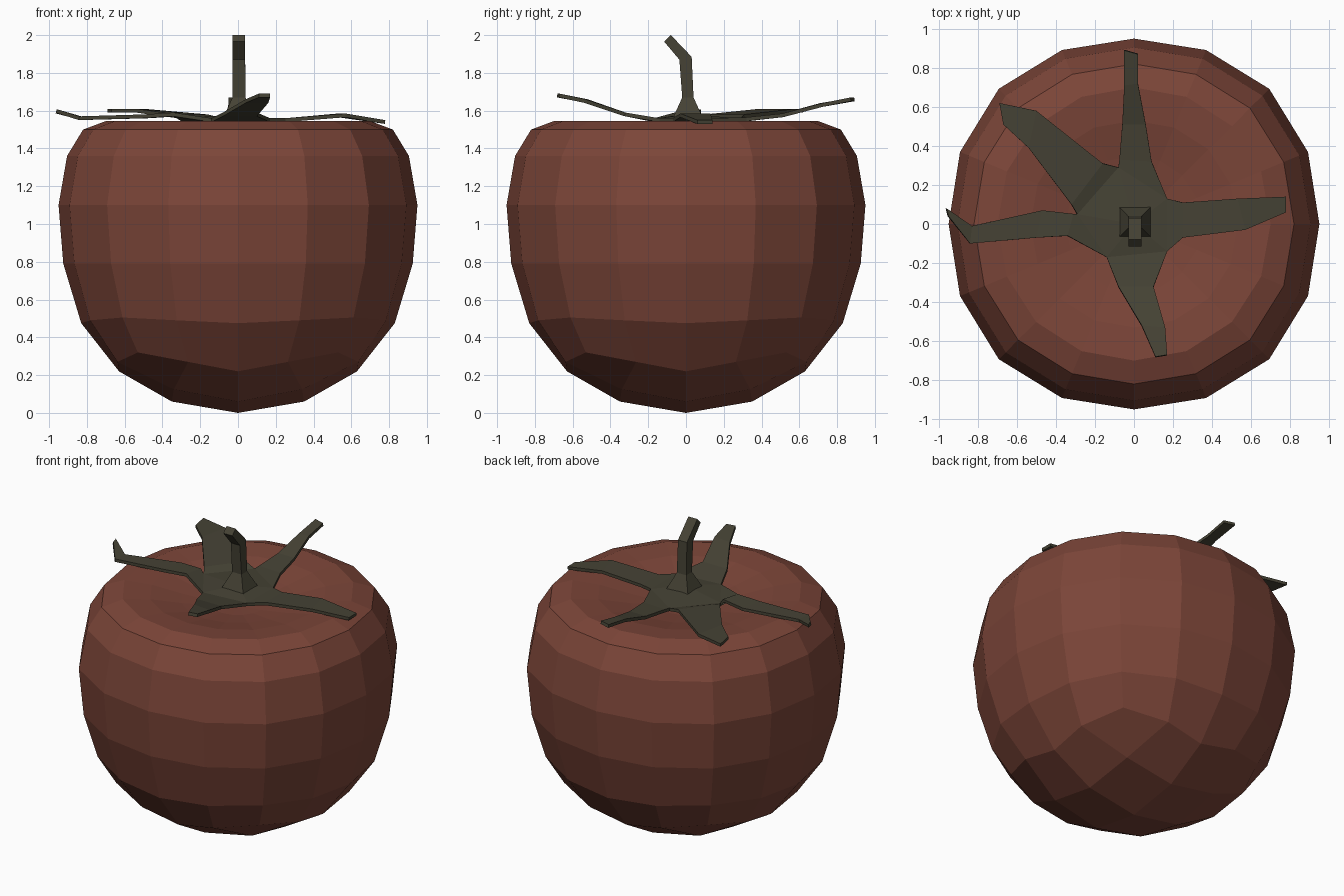
import bpy, bmesh, math

if "Cube" in bpy.data.objects:
    bpy.data.objects.remove(bpy.data.objects["Cube"])


def material(name, color):
    m = bpy.data.materials.new(name)
    m.diffuse_color = (*color, 1)
    m.use_nodes = True
    m.node_tree.nodes["Principled BSDF"].inputs["Base Color"].default_value = m.diffuse_color
    return m


def finish(bm, name, mat):
    bmesh.ops.recalc_face_normals(bm, faces=bm.faces)
    me = bpy.data.meshes.new(name)
    bm.to_mesh(me)
    bm.free()
    ob = bpy.data.objects.new(name, me)
    bpy.context.collection.objects.link(ob)
    me.materials.append(mat)
    return ob


red = material("skin", (0.2, 0.06, 0.04))
green = material("leaf", (0.06, 0.055, 0.035))

# Fruit: 16-sided rings, (radius, z) on the axis then on the diagonal
RINGS = [
    (0.63, 0.22, 0.75, 0.32), (0.83, 0.475, 0.865, 0.505),
    (0.925, 0.79, 0.95, 0.79), (0.95, 1.10, 0.98, 1.10),
    (0.905, 1.36, 0.93, 1.36), (0.82, 1.50, 0.84, 1.50),
    (0.70, 1.545, 0.71, 1.545), (0.53, 1.53, 0.54, 1.53),
    (0.35, 1.49, 0.35, 1.49), (0.17, 1.46, 0.17, 1.46),
]
bm = bmesh.new()


def ring(n, r0, z0, r1, z1):
    out = []
    for i in range(n):
        a = 2 * math.pi * i / n
        t = (1 - math.cos(4 * a)) / 2
        r, z = r0 + (r1 - r0) * t, z0 + (z1 - z0) * t
        out.append(bm.verts.new((r * math.cos(a), r * math.sin(a), z)))
    return out


rings = [ring(16, *r) for r in RINGS]
for lo, hi in zip(rings, rings[1:]):
    for i in range(16):
        j = (i + 1) % 16
        bm.faces.new((lo[i], lo[j], hi[j], hi[i]))
top = bm.verts.new((0, 0, 1.45))
for i in range(16):
    bm.faces.new((rings[-1][i], rings[-1][(i + 1) % 16], top))

# Underside: square grid cap like a rounded cube
inner = ring(8, 0.35, 0.06, 0.48, 0.125)
pole = bm.verts.new((0, 0, 0))
edge = rings[0]
for q in range(4):
    a, c, b = inner[2 * q], inner[2 * q + 1], inner[(2 * q + 2) % 8]
    e = [edge[(4 * q + k) % 16] for k in range(5)]
    bm.faces.new((pole, b, c, a))
    bm.faces.new((a, c, e[1], e[0]))
    bm.faces.new((c, e[3], e[2], e[1]))
    bm.faces.new((c, b, e[4], e[3]))
finish(bm, "fruit", red)

# Calyx leaves: cross-sections from root to tip (x, y, x, y, z)
LEAVES = [
    [(.17, -.14, .17, .13, 1.56), (.25, -.07, .25, .11, 1.56),
     (.57, -.03, .53, .13, 1.585), (.78, .06, .78, .14, 1.55)],
    [(.17, .13, -.08, .29, 1.56), (.09, .32, -.075, .33, 1.565), (.06, .51, -.06, .51, 1.585),
     (.02, .72, -.05, .71, 1.64), (.02, .87, -.05, .89, 1.67)],
    [(-.08, .29, -.29, .05, 1.56), (-.16, .31, -.32, .10, 1.58),
     (-.5, .58, -.54, .39, 1.61), (-.69, .62, -.67, .51, 1.61)],
    [(-.29, .05, -.14, -.17, 1.56), (-.31, .052, -.34, -.06, 1.59), (-.47, .07, -.5, -.07, 1.58),
     (-.83, -.01, -.84, -.1, 1.57), (-.96, .08, -.95, .04, 1.605)],
    [(-.14, -.17, .17, -.14, 1.56), (-.08, -.32, .1, -.32, 1.59),
     (.04, -.52, .16, -.53, 1.66), (.11, -.68, .17, -.67, 1.69)],
]
bm = bmesh.new()
hub = bm.verts.new((0, 0, 1.58))
for leaf in LEAVES:
    rows = [(bm.verts.new((x, y, z)), bm.verts.new((u, v, z))) for x, y, u, v, z in leaf]
    bm.faces.new((hub, rows[0][0], rows[0][1]))
    for (a, b), (c, d) in zip(rows, rows[1:]):
        bm.faces.new((a, c, d, b))
bmesh.ops.remove_doubles(bm, verts=bm.verts, dist=0.001)
calyx = finish(bm, "calyx", green)
if calyx.data.polygons[0].normal.z < 0:
    calyx.data.flip_normals()
solid = calyx.modifiers.new("thickness", "SOLIDIFY")
solid.thickness = 0.02
solid.offset = -1

# Stem: square sections (half width, front y, front z, back y, back z)
bm = bmesh.new()
secs = []
for w, y0, z0, y1, z1 in [(.083, -.07, 1.56, .09, 1.56), (.035, -.02, 1.67, .04, 1.67),
                          (.033, -.035, 1.87, .03, 1.885), (.033, -.115, 1.965, -.08, 2.0)]:
    secs.append([bm.verts.new((x + .005, y, z)) for x, y, z in
                 ((-w, y0, z0), (w, y0, z0), (w, y1, z1), (-w, y1, z1))])
for lo, hi in zip(secs, secs[1:]):
    for i in range(4):
        j = (i + 1) % 4
        bm.faces.new((lo[i], lo[j], hi[j], hi[i]))
bm.faces.new(secs[0])
bm.faces.new(secs[-1])
finish(bm, "stem", green)
